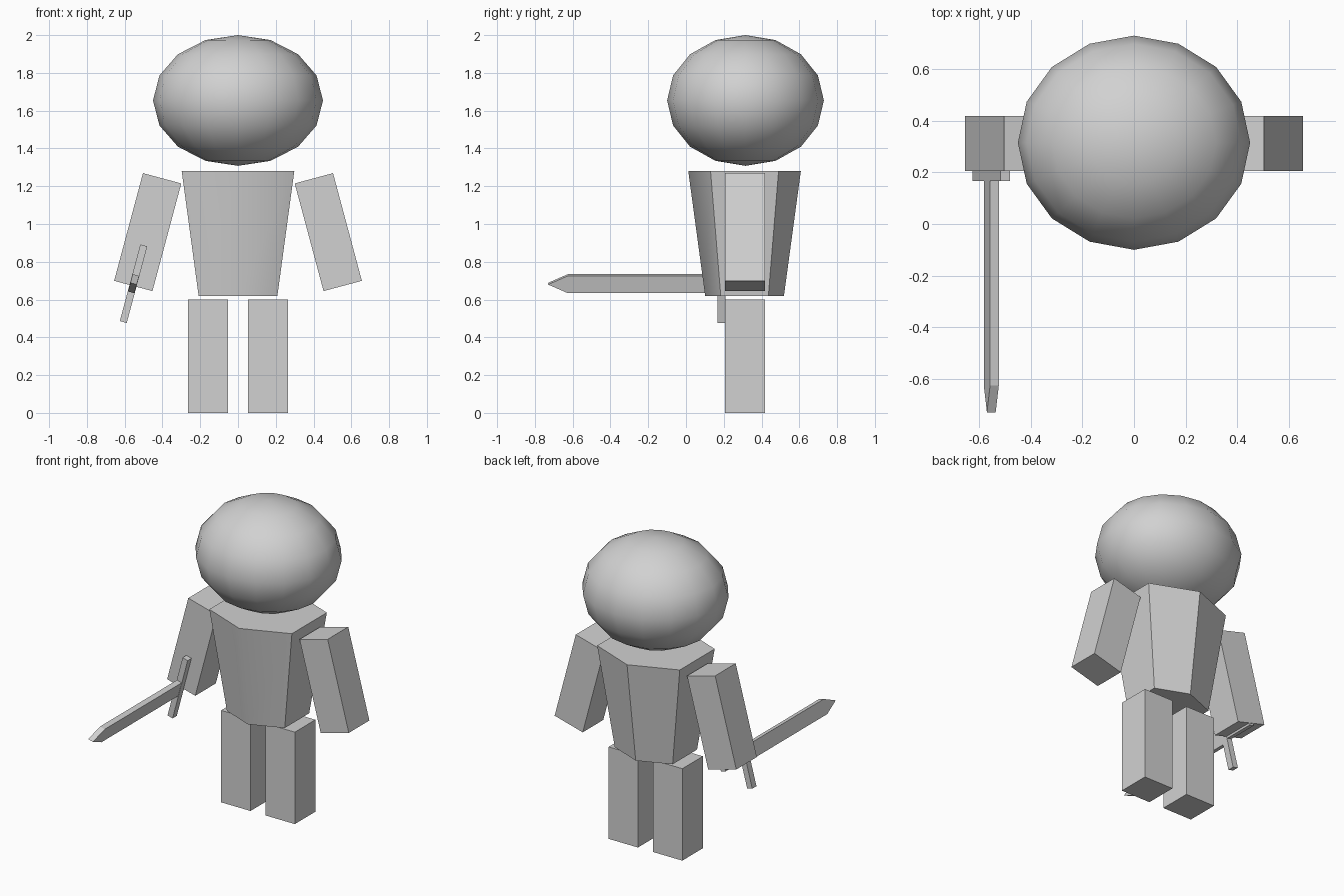
import bpy, bmesh, math
from mathutils import Matrix

if "Cube" in bpy.data.objects:
    bpy.data.objects.remove(bpy.data.objects["Cube"])

grey = bpy.data.materials.new("plain_grey")
grey.diffuse_color = (0.64, 0.64, 0.64, 1)
grey.use_nodes = True
grey.node_tree.nodes["Principled BSDF"].inputs["Base Color"].default_value = grey.diffuse_color

MID_Y = 0.312               # depth centre of the body
TILT = math.radians(15)     # outward lean of the arms


def make(name, bm, loc, tilt=0):
    """Turn a bmesh into a placed, coloured object."""
    bmesh.ops.recalc_face_normals(bm, faces=bm.faces)
    mesh = bpy.data.meshes.new(name)
    bm.to_mesh(mesh)
    bm.free()
    mesh.materials.append(grey)
    obj = bpy.data.objects.new(name, mesh)
    bpy.context.collection.objects.link(obj)
    obj.location = loc
    obj.rotation_euler.y = tilt
    return obj


def box(name, size, loc, tilt=0):
    bm = bmesh.new()
    bmesh.ops.create_cube(bm, size=1, matrix=Matrix.Diagonal((*size, 1)))
    return make(name, bm, loc, tilt)


# Head: squashed ball
bm = bmesh.new()
bmesh.ops.create_uvsphere(bm, u_segments=16, v_segments=8, radius=1,
                          matrix=Matrix.Diagonal((0.45, 0.415, 0.346, 1)))
for f in bm.faces:
    f.smooth = True
make("head", bm, (0, 0.315, 1.654))

# Torso: tapered six-sided block, with a soft ridge down the chest
outline = [(0, -0.298), (0.298, -0.18), (0.298, 0.18),
           (0, 0.298), (-0.298, 0.18), (-0.298, -0.18)]
bm = bmesh.new()
low = [bm.verts.new((x * 0.7, y * 0.7, 0.62)) for x, y in outline]
high = [bm.verts.new((x, y, 1.28)) for x, y in outline]
bm.faces.new(low)
bm.faces.new(high)
for i in range(6):
    j = (i + 1) % 6
    side = bm.faces.new((low[i], low[j], high[j], high[i]))
    side.smooth = i in (0, 5)
for e in bm.edges:
    e.smooth = all(f.smooth for f in e.link_faces)
make("torso", bm, (0, 0.31, 0))

# Arms and legs
for side, s in (("left", 1), ("right", -1)):
    box(side + "_arm", (0.21, 0.212, 0.59), (s * 0.478, MID_Y, 0.957), -s * TILT)
    box(side + "_leg", (0.212, 0.212, 0.60), (s * 0.16, MID_Y, 0.30))

# Sword: cross guard, grip through the hand, and pointed blade
HAND_X, HAND_Z = -0.553, 0.684
box("sword_guard", (0.038, 0.043, 0.42), (HAND_X, 0.1885, HAND_Z), TILT)
box("sword_grip", (0.035, 0.23, 0.05), (HAND_X, 0.30, HAND_Z), TILT)

bm = bmesh.new()
profile = [(0.18, -0.0475), (-0.625, -0.0475), (-0.73, 0),
           (-0.625, 0.0475), (0.18, 0.0475)]
face = bm.faces.new([bm.verts.new((-0.0175, y, z)) for y, z in profile])
ext = bmesh.ops.extrude_face_region(bm, geom=[face])["geom"]
bmesh.ops.translate(bm, vec=(0.035, 0, 0),
                    verts=[v for v in ext if isinstance(v, bmesh.types.BMVert)])
make("sword_blade", bm, (HAND_X, 0, HAND_Z), TILT)
